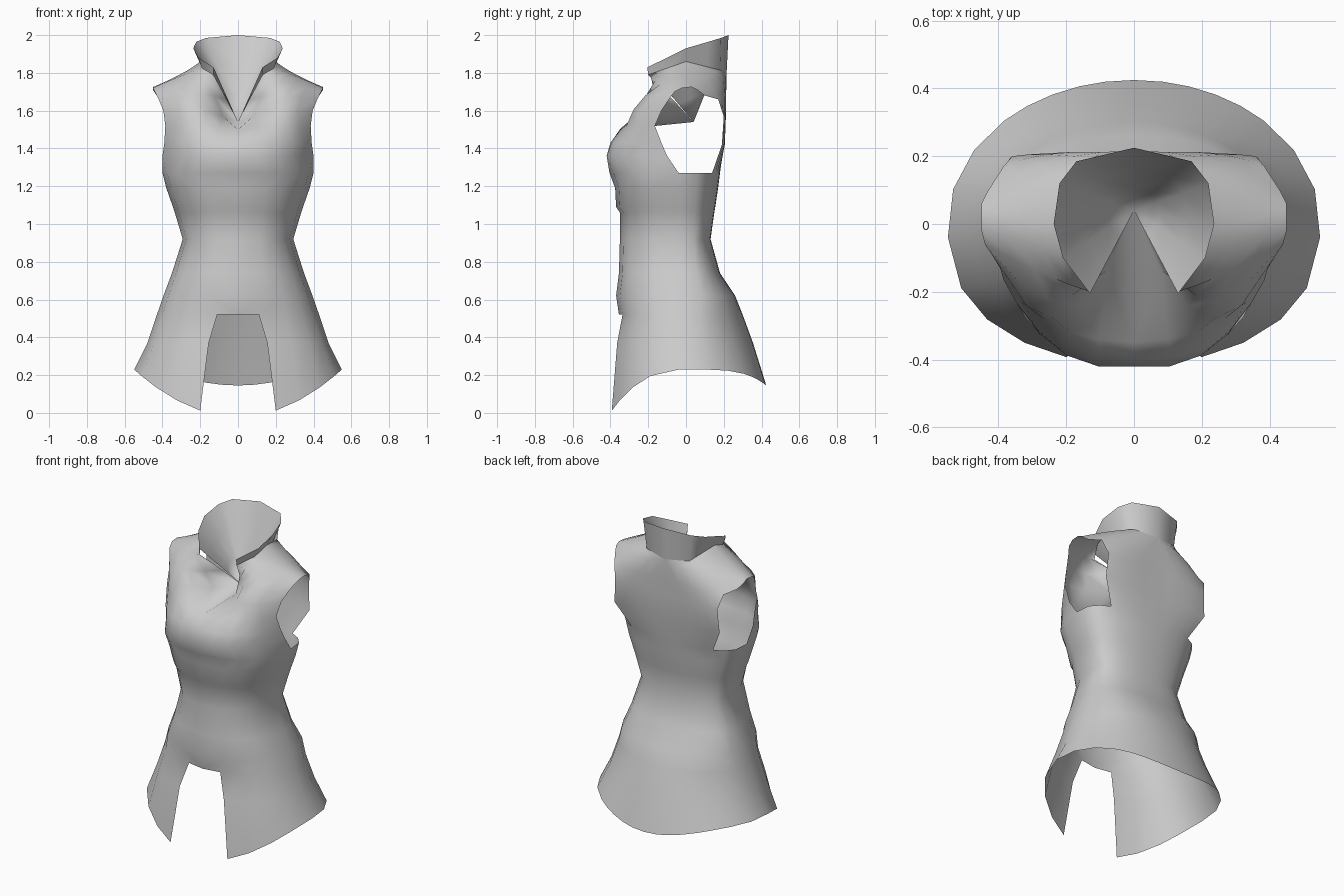
import bpy, bmesh
from math import sin, cos, radians
from mathutils import Vector

cube = bpy.data.objects.get("Cube")
if cube:
    bpy.data.objects.remove(cube, do_unlink=True)

cloth = bpy.data.materials.new("grey cloth")
cloth.use_nodes = True
GREY = (0.6, 0.6, 0.6, 1)
cloth.diffuse_color = GREY
cloth.node_tree.nodes["Principled BSDF"].inputs["Base Color"].default_value = GREY

SIDE = 6  # points in each front or back panel row
ANGLES = [0, 21, 36, 52, 68, 87, 104, 121, 136, 145, 154, 163, 171, 180]


def ring(z, width, front, back):
    """Half a body section, from centre front round to centre back."""
    points = []
    skirt = z < 0.6  # the skirt is rounder than the bodice
    for a in ANGLES:
        s, c = sin(radians(a)), cos(radians(a))
        x = width * max(s, 0) ** (1 if skirt else 0.9) if a < 180 else 0
        if c > 0:
            y = front * c ** 0.8
        else:
            y = back * abs(c) ** (1 if skirt else 0.8)
        points.append(Vector((x, y, z)))
    return points


def hem():
    points = ring(0, 0.55, -0.415, 0.425)
    for p, a in zip(points, ANGLES):
        c = cos(radians(a))
        p.z = 0.23 - (0.25 * c * c if c > 0 else 0.085 * c ** 4)
    return points


def arc(a, m, b):
    """Points on a smooth curve through three given points."""
    a, m, b = Vector(a), Vector(m), Vector(b)
    ts = [i / (SIDE - 1) for i in range(SIDE)]
    return [a * (1 - t) * (1 - 2 * t) + m * 4 * t * (1 - t) + b * t * (2 * t - 1) for t in ts]


def loft(bm, rows, skip=lambda r, c: False):
    grid = [[bm.verts.new(p) for p in row] for row in rows]
    for r in range(len(rows) - 1):
        for c in range(len(rows[0]) - 1):
            if not skip(r, c):
                bm.faces.new((grid[r][c], grid[r][c + 1], grid[r + 1][c + 1], grid[r + 1][c]))


def finish(name, bm):
    bmesh.ops.remove_doubles(bm, verts=bm.verts, dist=0.002)
    loose = [v for v in bm.verts if not v.link_faces]
    bmesh.ops.delete(bm, geom=loose, context="VERTS")
    mesh = bpy.data.meshes.new(name)
    bm.to_mesh(mesh)
    bm.free()
    mesh.materials.append(cloth)
    for f in mesh.polygons:
        f.use_smooth = True
    ob = bpy.data.objects.new(name, mesh)
    bpy.context.collection.objects.link(ob)
    mirror = ob.modifiers.new("Mirror", "MIRROR")
    mirror.merge_threshold = 0.002


# Skirt and bodice up to the bottom of the armholes
lower = [hem()] + [ring(*r) for r in (
    (0.37, 0.48, -0.385, 0.355),
    (0.52, 0.43, -0.355, 0.3),
    (0.62, 0.395, -0.37, 0.26),
    (0.74, 0.35, -0.355, 0.18),
    (0.92, 0.293, -0.35, 0.13),
    (1.06, 0.335, -0.35, 0.15),
    (1.09, 0.345, -0.37, 0.155),
    (1.19, 0.38, -0.375, 0.17),
    (1.27, 0.4, -0.405, 0.18))]
# The front slit narrows towards its top
for row, x in zip(lower, (0.2, 0.155, 0.11)):
    row[1].x = x

# Front panel, from centre or neckline out to the armhole edge
ridge = ((0.2, 0, 1.86), (0.3, 0.01, 1.795), (0.45, 0.03, 1.725))
front = [arc(*r) for r in (
    ((0, -0.42, 1.36), (0.24, -0.36, 1.36), (0.4, -0.1, 1.36)),
    ((0, -0.4, 1.43), (0.25, -0.34, 1.43), (0.39, -0.13, 1.43)),
    ((0, -0.35, 1.5), (0.23, -0.3, 1.52), (0.385, -0.165, 1.52)),
    ((0, 0.04, 1.54), (0.2, -0.27, 1.6), (0.395, -0.13, 1.6)),
    ((0.06, -0.07, 1.66), (0.22, -0.22, 1.68), (0.42, -0.09, 1.66)),
    ((0.13, -0.2, 1.79), (0.26, -0.15, 1.75), (0.44, -0.06, 1.7)),
    ((0.19, -0.1, 1.825), (0.3, -0.06, 1.785), (0.45, -0.02, 1.72)),
    ridge)]

# Back panel, from centre out to the armhole edge
back = [arc(*r) for r in (
    ((0, 0.2, 1.42), (0.22, 0.205, 1.42), (0.37, 0.19, 1.42)),
    ((0, 0.21, 1.57), (0.22, 0.21, 1.57), (0.36, 0.2, 1.57)),
    ((0, 0.205, 1.68), (0.22, 0.21, 1.67), (0.385, 0.17, 1.66)),
    ((0, 0.215, 1.8), (0.22, 0.19, 1.75), (0.43, 0.1, 1.68)),
    ((0.15, 0.18, 1.815), (0.27, 0.12, 1.785), (0.45, 0.06, 1.71)),
    ridge)]

bm = bmesh.new()
loft(bm, lower, skip=lambda r, c: r < 2 and c == 0)  # open front slit
loft(bm, [lower[-1][:SIDE]] + front)
loft(bm, [lower[-1][-SIDE:]] + [row[::-1] for row in back])
finish("sleeveless_tunic", bm)

# Standing collar, flaring up from the neckline
base = [front[5][0], front[6][0], front[7][0],
        front[7][0].lerp(back[4][0], 0.6), back[4][0], back[3][0]]
rim = [Vector(p) for p in ((0.13, -0.205, 1.83), (0.21, -0.1, 1.88), (0.237, 0, 1.93),
                           (0.22, 0.12, 1.965), (0.17, 0.185, 1.985), (0, 0.225, 2))]
bm = bmesh.new()
loft(bm, [base, rim])
finish("collar", bm)

# Lining that narrows from the collar rim down to the point of the neckline
apex = front[3][0]
bm = bmesh.new()
loft(bm, [rim] + [[p.lerp(apex, t) for p in rim] for t in (0.33, 0.67, 1)])
bmesh.ops.dissolve_degenerate(bm, edges=bm.edges, dist=0.001)
finish("collar_lining", bm)
